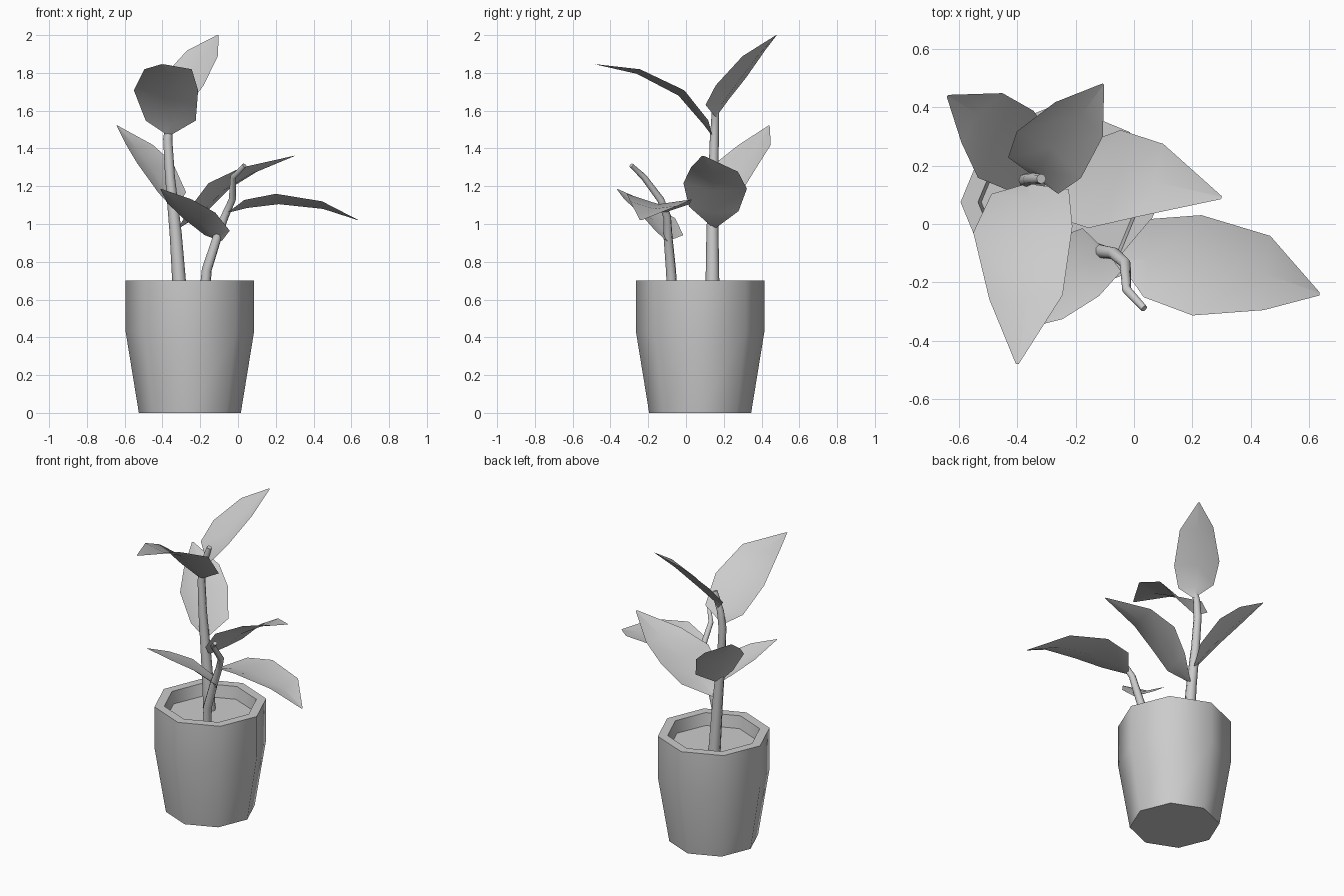
import bpy, bmesh, math
from mathutils import Vector

if "Cube" in bpy.data.objects:
    bpy.data.objects.remove(bpy.data.objects["Cube"])

CX, CY = -0.255, 0.075      # pot centre
SIDES = 8


def mesh_object(name, bm):
    me = bpy.data.meshes.new(name)
    bm.to_mesh(me)
    bm.free()
    ob = bpy.data.objects.new(name, me)
    bpy.context.collection.objects.link(ob)
    return ob


def smooth(ob, angle):
    bpy.ops.object.select_all(action='DESELECT')
    ob.select_set(True)
    bpy.context.view_layer.objects.active = ob
    bpy.ops.object.shade_smooth_by_angle(angle=math.radians(angle))


def ring(bm, r, z):
    return [bm.verts.new((CX + r * math.cos(i * math.tau / SIDES),
                          CY + r * math.sin(i * math.tau / SIDES), z))
            for i in range(SIDES)]


# Octagonal pot with a thick rim
def make_pot():
    bm = bmesh.new()
    profile = [(0.27, 0), (0.34, 0.43), (0.34, 0.70), (0.28, 0.70), (0.268, 0.615)]
    rings = [ring(bm, r, z) for r, z in profile]
    bm.faces.new(rings[0][::-1])
    for a, b in zip(rings, rings[1:]):
        for i in range(SIDES):
            j = (i + 1) % SIDES
            bm.faces.new((a[i], a[j], b[j], b[i]))
    smooth(mesh_object("pot", bm), 50)


# Soil disc inside the pot
def make_soil():
    bm = bmesh.new()
    bm.faces.new(ring(bm, 0.27, 0.62))
    mesh_object("soil", bm)


# Tapered stem following a short path of (x, y, z, radius)
def make_stem(name, path):
    cu = bpy.data.curves.new(name, 'CURVE')
    cu.dimensions = '3D'
    cu.bevel_depth = 1.0
    cu.bevel_resolution = 2
    cu.use_fill_caps = True
    sp = cu.splines.new('POLY')
    sp.points.add(len(path) - 1)
    for p, (x, y, z, r) in zip(sp.points, path):
        p.co = (x, y, z, 1)
        p.radius = r
    ob = bpy.data.objects.new(name, cu)
    bpy.context.collection.objects.link(ob)
    bpy.ops.object.select_all(action='DESELECT')
    ob.select_set(True)
    bpy.context.view_layer.objects.active = ob
    bpy.ops.object.convert(target='MESH')
    smooth(bpy.context.object, 50)


# Leaf sheet: five midrib points, a half-width vector, edges raised by a fold
PROFILE = [0.06, 0.78, 1.0, 0.74, 0.03]


def make_leaf(name, rib, side, fold):
    bm = bmesh.new()
    side = Vector(side)
    rows = []
    rib = [Vector(p) for p in rib]
    for i, (p, w) in enumerate(zip(rib, PROFILE)):
        along = rib[min(i + 1, 4)] - rib[max(i - 1, 0)]
        up = along.cross(side).normalized()
        up = up if up.z > 0 else -up
        rows.append([bm.verts.new(p + side * w * s + up * fold * w * abs(s))
                     for s in (-1, 0, 1)])
    for a, b in zip(rows, rows[1:]):
        for k in (0, 1):
            bm.faces.new((a[k], a[k + 1], b[k + 1], b[k]))
    bmesh.ops.recalc_face_normals(bm, faces=bm.faces)
    if sum(f.normal.z for f in bm.faces) < 0:
        bmesh.ops.reverse_faces(bm, faces=bm.faces)
    smooth(mesh_object(name, bm), 30)


make_pot()
make_soil()

make_stem("tall_stem", [(-0.305, 0.14, 0.6, 0.038), (-0.33, 0.14, 0.95, 0.032),
                        (-0.36, 0.145, 1.25, 0.026), (-0.372, 0.15, 1.45, 0.024),
                        (-0.36, 0.155, 1.56, 0.021), (-0.318, 0.155, 1.68, 0.017)])
make_stem("short_stem", [(-0.18, -0.07, 0.6, 0.029), (-0.165, -0.08, 0.76, 0.027),
                         (-0.11, -0.095, 0.93, 0.024), (-0.07, -0.1, 1.04, 0.021),
                         (-0.03, -0.135, 1.13, 0.019), (-0.025, -0.225, 1.25, 0.016),
                         (0.035, -0.29, 1.31, 0.012)])

make_leaf("top_front_leaf",
          [(-0.365, 0.135, 1.47), (-0.355, 0.09, 1.53), (-0.38, -0.04, 1.68),
           (-0.37, -0.26, 1.795), (-0.40, -0.48, 1.845)], (0.17, 0.01, 0), 0.035)
make_leaf("top_back_leaf",
          [(-0.335, 0.16, 1.57), (-0.335, 0.185, 1.63), (-0.28, 0.26, 1.73),
           (-0.18, 0.375, 1.885), (-0.105, 0.48, 2.0)], (0.11, -0.08, -0.02), 0.035)
make_leaf("back_left_leaf",
          [(-0.34, 0.15, 1.08), (-0.365, 0.215, 1.15), (-0.46, 0.29, 1.30),
           (-0.535, 0.375, 1.40), (-0.64, 0.44, 1.52)], (0.095, 0.115, 0), 0.035)
make_leaf("right_back_leaf",
          [(-0.31, 0.15, 0.98), (-0.19, 0.14, 1.06), (-0.08, 0.145, 1.175),
           (0.07, 0.145, 1.265), (0.30, 0.09, 1.36)], (0.055, 0.168, -0.015), 0.035)
make_leaf("right_front_leaf",
          [(-0.05, -0.12, 1.06), (0.05, -0.12, 1.085), (0.215, -0.145, 1.105),
           (0.45, -0.17, 1.08), (0.636, -0.24, 1.02)], (0.015, 0.172, -0.015), 0.04)
make_leaf("left_front_leaf",
          [(-0.09, -0.1, 0.91), (-0.12, -0.10, 0.935), (-0.215, -0.165, 1.02),
           (-0.315, -0.265, 1.10), (-0.41, -0.365, 1.185)], (0.085, -0.095, 0.015), 0.03)
